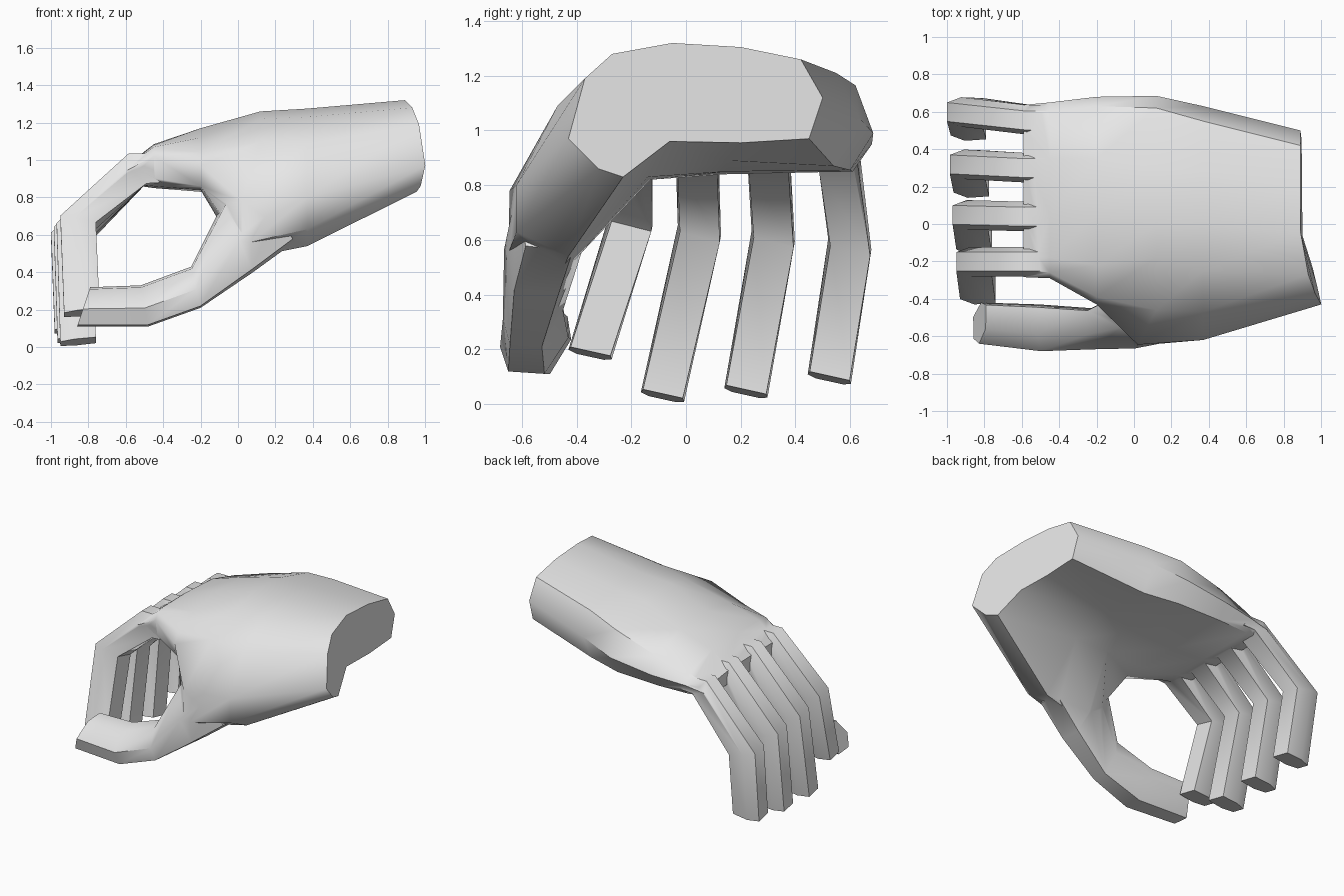
import bpy, bmesh

cube = bpy.data.objects.get("Cube")
if cube:
    bpy.data.objects.remove(cube, do_unlink=True)

grey = bpy.data.materials.new("plain_grey")
grey.use_nodes = True
grey.diffuse_color = (0.8, 0.8, 0.8, 1)
grey.node_tree.nodes["Principled BSDF"].inputs["Base Color"].default_value = (0.8, 0.8, 0.8, 1)


def loft(name, rings):
    """Skin a list of equal-length point rings and cap both ends."""
    bm = bmesh.new()
    loops = [[bm.verts.new(p) for p in ring] for ring in rings]
    n = len(loops[0])
    for a, b in zip(loops, loops[1:]):
        for i in range(n):
            j = (i + 1) % n
            bm.faces.new((a[i], a[j], b[j], b[i]))
    bm.faces.new(loops[0])
    bm.faces.new(loops[-1])
    bmesh.ops.recalc_face_normals(bm, faces=bm.faces)
    mesh = bpy.data.meshes.new(name)
    bm.to_mesh(mesh)
    bm.free()
    mesh.materials.append(grey)
    obj = bpy.data.objects.new(name, mesh)
    bpy.context.collection.objects.link(obj)
    return obj


def digit_ring(section, low, high, y0, y1, tilt=0.0):
    """Place a (u, v) section: u runs y0 to y1, v runs from low to high in x, z."""
    return [(low[0] + (high[0] - low[0]) * v,
             y0 + (y1 - y0) * u,
             low[1] + (high[1] - low[1]) * v - tilt * u) for u, v in section]


# Hand and wrist: cross-sections from the cut wrist to the knuckles,
# running over the back, down the thumb side and back under the palm
wrist = [(.42, 1.26), (.2, 1.305), (-.05, 1.32), (-.27, 1.28), (-.37, 1.19), (-.43, .97),
         (-.32, .86), (-.23, .83), (-.06, .96), (.2, .955), (.45, .97), (.5, 1.12)]
heel = [(.55, 1.21), (.28, 1.265), (0, 1.275), (-.25, 1.23), (-.47, 1.09), (-.62, .8),
        (-.62, .63), (-.43, .54), (-.14, .83), (.15, .89), (.54, .87), (.63, 1.05)]
thumb_mound = [(.62, 1.165), (.3, 1.25), (0, 1.26), (-.18, 1.22), (-.46, 1.1), (-.645, .78),
               (-.65, .55), (-.46, .47), (-.13, .82), (.15, .85), (.6, .855), (.685, .99)]
palm = [(.63, 1.07), (.35, 1.15), (.05, 1.17), (-.22, 1.12), (-.39, 1.04), (-.43, .97),
        (-.39, .86), (-.3, .84), (-.15, .83), (.15, .84), (.61, .85), (.68, .95)]
knuckles = [(.6, 1.0), (.35, 1.07), (.05, 1.085), (-.18, 1.08), (-.26, 1.07), (-.29, 1.02),
            (-.27, .9), (-.22, .86), (-.1, .85), (.15, .85), (.6, .85), (.65, .93)]
front_end = [(y * .98, .87 + (z - .85) * .45) for y, z in knuckles]

rings = [[(.89 + .57 * min(y, 0) ** 2 + .2 * max(0, 1 - z), y, z) for y, z in wrist]]
for x, section in ((.37, heel), (.12, thumb_mound), (-.2, palm), (-.45, knuckles), (-.59, front_end)):
    # the mound leans forward towards its lower, outer side
    lean = .1 if section is thumb_mound else 0
    rings.append([(x - (lean if y < -.4 and z < 1 else 0), y, z) for y, z in section])
hand = loft("hand", rings)

# Fingers: one bent tube each
digits = []
finger_section = [(.05, 0), (.97, 0), (1, .6), (.82, 1), (.18, 1), (0, .6)]
fingers = {  # y at base, bend and tip; z of knuckle, bend and tip; x shift
    "index_finger": (-.28, -.28, -.43, 1.035, .67, .2, .02),
    "middle_finger": (-.04, -.03, -.165, 1.03, .63, .045, .0),
    "ring_finger": (.22, .24, .14, 1.015, .61, .06, -.015),
    "little_finger": (.475, .52, .445, .98, .58, .11, -.03),
}
for name, (yb, ym, yt, zk, zm, zt, dx) in fingers.items():
    w = .158
    digits.append(loft(name, [
        digit_ring(finger_section, (-.4, .88), (-.45, zk), yb, yb + w),
        digit_ring(finger_section, (-.49, .875), (-.585, zk), yb, yb + w),
        digit_ring(finger_section, (-.78 + dx, zm), (-.97 + dx, zm + .04), ym, ym + w, .04),
        digit_ring(finger_section, (-.76 + dx, zt + .01), (-.95 + dx, zt - .01), yt, yt + w, .035),
    ]))

# Thumb: a tube growing out of the mound and reaching forward
thumb_section = [(0, .6), (.06, 1), (.64, .95), (1, .45), (.88, .04), (.35, 0)]
thumb = [  # lower x, z; upper x, z; inner and outer y
    ((.3, .56), (.1, 1.0), -.3, -.625),
    ((.08, .4), (-.08, .77), -.36, -.665),
    ((-.2, .21), (-.25, .43), -.45, -.67),
    ((-.48, .11), (-.52, .33), -.43, -.68),
    ((-.86, .11), (-.79, .32), -.42, -.64),
]
digits.append(loft("thumb", [digit_ring(thumb_section, *ring) for ring in thumb]))

# Weld the digits to the hand as one skin
bpy.ops.object.select_all(action='DESELECT')
hand.select_set(True)
bpy.context.view_layer.objects.active = hand
for digit in digits:
    weld = hand.modifiers.new("weld_" + digit.name, 'BOOLEAN')
    weld.operation = 'UNION'
    weld.solver = 'EXACT'
    weld.object = digit
    bpy.ops.object.modifier_apply(modifier=weld.name)
    bpy.data.objects.remove(digit, do_unlink=True)
bpy.ops.object.shade_smooth_by_angle(angle=.9)
